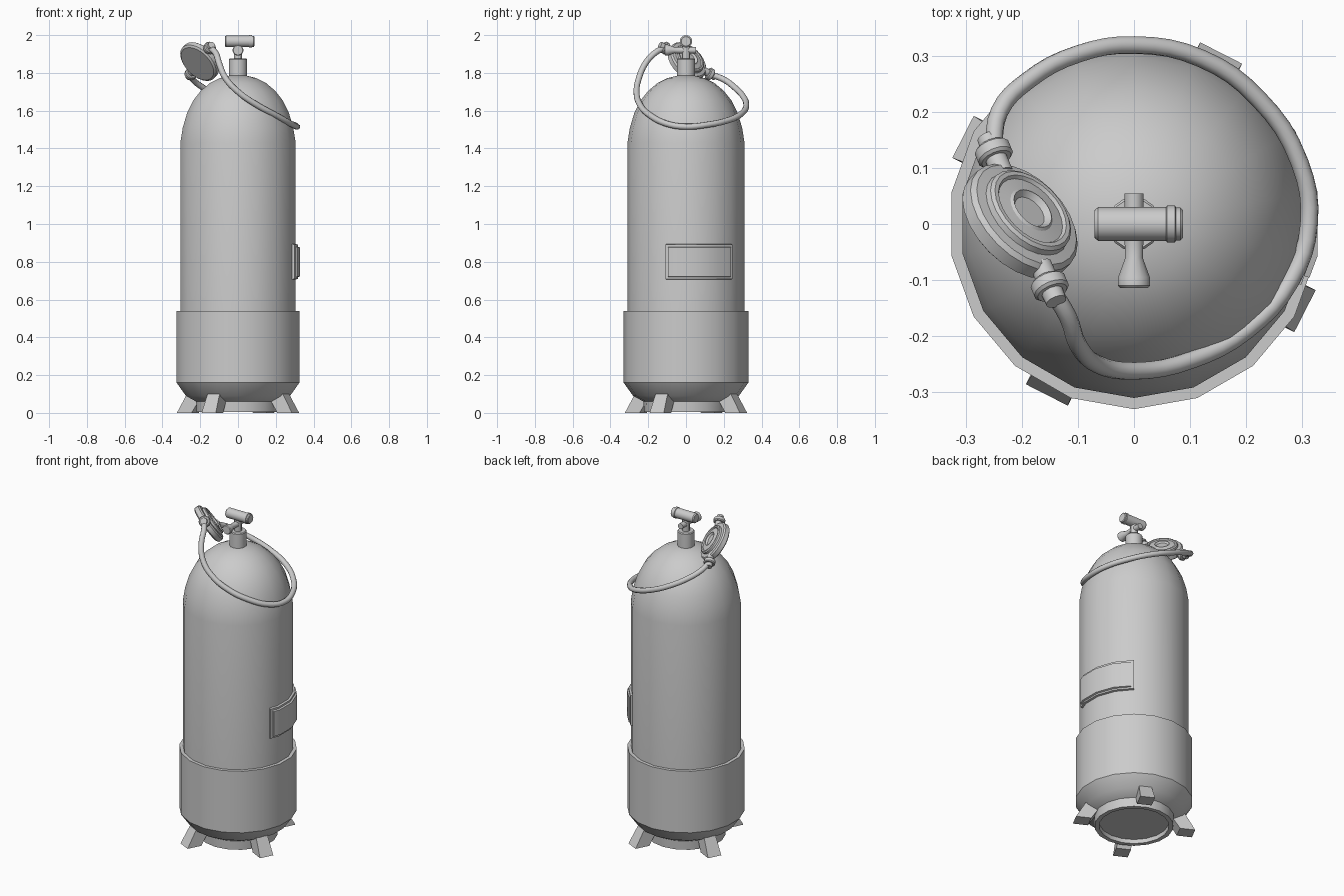
import bpy, bmesh
from math import sin, cos, pi, radians
from mathutils import Vector, Matrix

if "Cube" in bpy.data.objects:
    bpy.data.objects.remove(bpy.data.objects["Cube"])


def finish(name, bm, angle=30):
    bmesh.ops.remove_doubles(bm, verts=bm.verts, dist=0.0002)
    bmesh.ops.recalc_face_normals(bm, faces=bm.faces)
    me = bpy.data.meshes.new(name)
    bm.to_mesh(me)
    bm.free()
    ob = bpy.data.objects.new(name, me)
    bpy.context.collection.objects.link(ob)
    bpy.ops.object.select_all(action='DESELECT')
    ob.select_set(True)
    bpy.context.view_layer.objects.active = ob
    bpy.ops.object.shade_smooth_by_angle(angle=radians(angle))
    return ob


def lathe(name, profile, segs=18, origin=(0, 0, 0), axis=(0, 0, 1)):
    """Revolve (radius, height) points about an axis through origin."""
    bm = bmesh.new()
    rot = Vector(axis).to_track_quat('Z', 'Y').to_matrix().to_4x4() if axis != (0, 0, 1) else Matrix()
    m = Matrix.Translation(origin) @ rot
    rings = []
    for r, h in profile:
        rings.append([bm.verts.new(m @ Vector((r * cos(pi / 2 + 2 * pi * i / segs),
                                               r * sin(pi / 2 + 2 * pi * i / segs), h)))
                      for i in range(segs)])
    for a, b in zip(rings, rings[1:]):
        for i in range(segs):
            j = (i + 1) % segs
            bm.faces.new((a[i], a[j], b[j], b[i]))
    return finish(name, bm)


def curved_plate(name, angles, z0, z1, r_in, r_out, bevel):
    """Block wrapped around the tank's facets."""
    bm = bmesh.new()
    rows = []
    for a in angles:
        # keep points between tank corners on the flat facet
        k = cos(radians(10)) if a % 20 != 10 else 1
        c, s = cos(radians(a)) * k, sin(radians(a)) * k
        rows.append([bm.verts.new((r * c, r * s, z)) for r, z in
                     ((r_in, z0), (r_out, z0 + bevel), (r_out, z1 - bevel), (r_in, z1))])
    for a, b in zip(rows, rows[1:]):
        for i in range(4):
            j = (i + 1) % 4
            bm.faces.new((a[i], a[j], b[j], b[i]))
    bm.faces.new(rows[0])
    bm.faces.new(rows[-1])
    return finish(name, bm)


# Tank with domed shoulder
lathe("tank_body", [(0, .3), (.31, .3), (.31, 1.43), (.297, 1.51), (.273, 1.59), (.24, 1.655),
                    (.2, 1.705), (.15, 1.747), (.1, 1.772), (.04, 1.787), (0, 1.787)])

# Protective boot and its foot ring
lathe("boot", [(.305, .5), (.308, .54), (.33, .54), (.33, .16), (.28, .09), (.225, .06),
               (.222, .005), (.197, .005), (.195, .03), (0, .03)])

# Four splayed feet
for i in range(4):
    a = radians(63 + 90 * i)
    out, side = Vector((cos(a), sin(a), 0)), Vector((-sin(a), cos(a), 0))
    bm = bmesh.new()
    loops = []
    for z, r0, r1, w in ((0, .255, .342, .042), (.1, .19, .285, .036)):
        loops.append([bm.verts.new(out * r + side * s * w + Vector((0, 0, z)))
                      for r, s in ((r0, -1), (r1, -1), (r1, 1), (r0, 1))])
    lo, hi = loops
    bm.faces.new(lo)
    bm.faces.new(hi)
    for k in range(4):
        j = (k + 1) % 4
        bm.faces.new((lo[k], lo[j], hi[j], hi[k]))
    finish(f"foot_{i + 1}", bm)

# Side plate: base and raised panel
curved_plate("plate_base", (-20, -10, 10, 30, 50), .705, .895, .305, .322, .004)
curved_plate("plate_panel", (-17, -10, 10, 30, 47), .716, .882, .315, .332, .006)

# Neck, stem and cross valve
lathe("neck", [(0, 1.77), (.048, 1.77), (.048, 1.872), (.044, 1.877), (0, 1.877)], 16)
lathe("valve_stem", [(0, 1.87), (.022, 1.87), (.022, 1.96), (0, 1.96)], 12)
lathe("valve_bar", [(0, -.07), (.025, -.07), (.03, -.064), (.03, .057), (.033, .059), (.033, .073),
                    (.029, .075), (.029, .083), (.025, .087), (0, .087)],
      16, (0, 0, 1.967), (1, 0, 0))
lathe("valve_knob", [(0, -.054), (.017, -.054), (.017, .035), (.016, .06), (.029, .095),
                     (.029, .11), (.025, .114), (0, .114)], 14, (0, 0, 1.92), (0, -1, 0))

# Regulator disc, tilted towards the valve
centre = Vector((-.2, .008, 1.863))
normal = Vector((1, 1, 1)).normalized()
lathe("regulator", [(0, -.026), (.106, -.026), (.117, -.018), (.117, .007), (.109, .015),
                    (.09, .017), (.088, .028), (.082, .033), (.074, .033), (.07, .027),
                    (.046, .03), (.041, .034), (.032, .024), (0, .024)],
      24, centre, tuple(normal))

# Hose collars on both ends of the regulator
d = Vector((.34, -.81, .47)).normalized()
for name, s in (("front_collar", 1), ("back_collar", -1)):
    lathe(name, [(0, .1), (.02, .1), (.02, .132), (.028, .132), (.033, .137), (.033, .155),
                 (.028, .16), (.02, .16), (.019, .18), (0, .18)], 14, centre, tuple(d * s))

# Hose looping around the shoulder
path = [tuple(centre + d * .15), (-.118, -.165, 1.905), (-.1, -.215, 1.85), (-.065, -.25, 1.77),
        (0, -.262, 1.70), (.1, -.243, 1.63), (.2, -.19, 1.575), (.28, -.1, 1.53),
        (.312, 0, 1.515), (.295, .11, 1.525), (.22, .225, 1.55), (.12, .295, 1.585),
        (0, .319, 1.63), (-.1, .303, 1.675), (-.19, .255, 1.725), (-.24, .2, 1.765),
        tuple(centre - d * .15)]
cu = bpy.data.curves.new("hose", 'CURVE')
cu.dimensions = '3D'
cu.bevel_depth = .016
cu.bevel_resolution = 3
cu.resolution_u = 4
cu.use_fill_caps = True
sp = cu.splines.new('BEZIER')
sp.bezier_points.add(len(path) - 1)
for bp, co in zip(sp.bezier_points, path):
    bp.co = co
    bp.handle_left_type = bp.handle_right_type = 'AUTO'
sp.use_smooth = True
bpy.context.collection.objects.link(bpy.data.objects.new("hose", cu))
